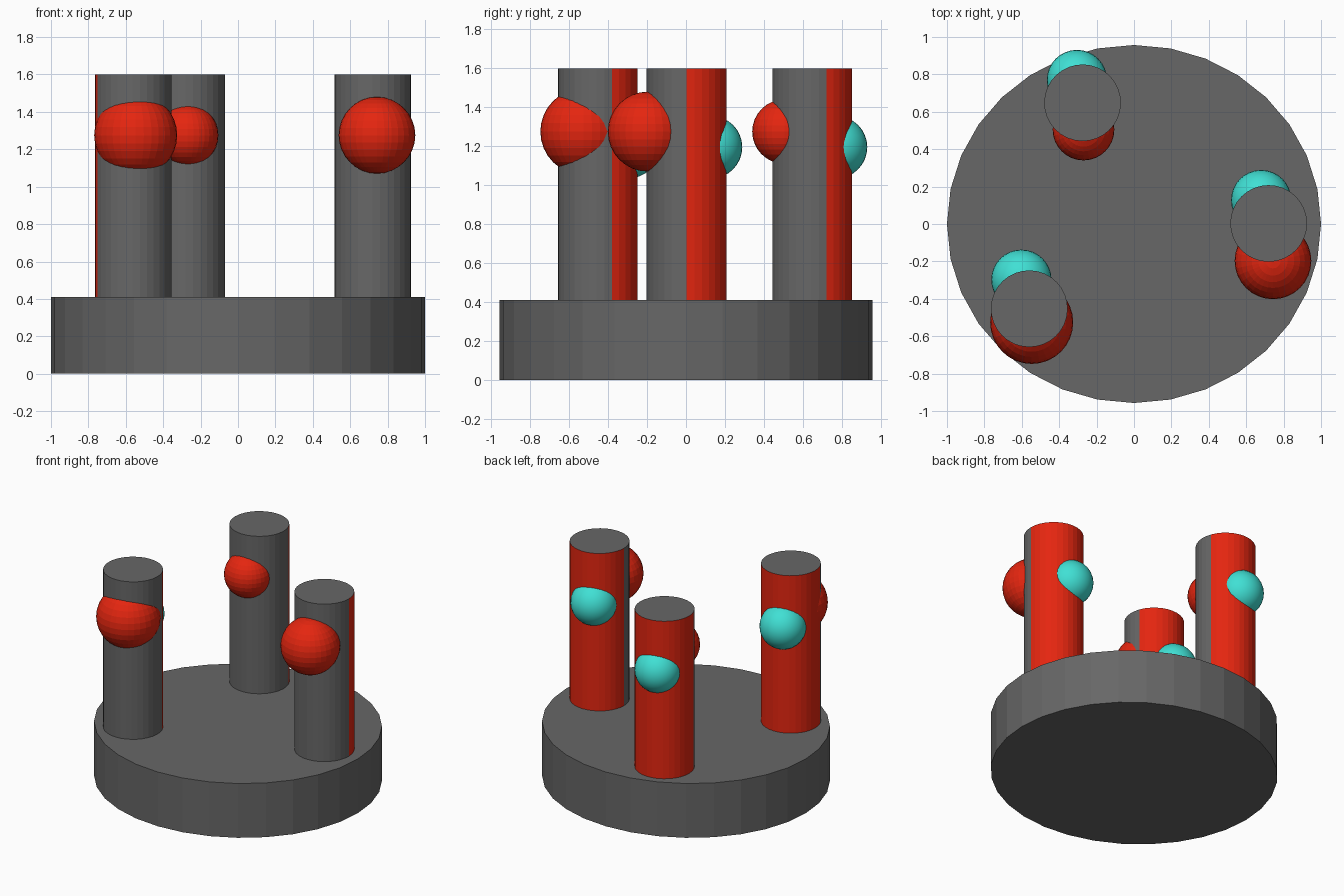
import bpy, bmesh, math
from mathutils import Matrix

if "Cube" in bpy.data.objects:
    bpy.data.objects.remove(bpy.data.objects["Cube"])


def material(name, rgb):
    m = bpy.data.materials.new(name)
    m.diffuse_color = (*rgb, 1)
    m.use_nodes = True
    m.node_tree.nodes["Principled BSDF"].inputs["Base Color"].default_value = m.diffuse_color
    return m


GREY = material("dark grey", (0.135, 0.135, 0.135))
RED = material("red", (0.78, 0.019, 0.005))
CYAN = material("turquoise", (0.051, 0.745, 0.66))


def add_object(name, bm, mats, location):
    mesh = bpy.data.meshes.new(name)
    bm.normal_update()
    bm.to_mesh(mesh)
    bm.free()
    for m in mats:
        mesh.materials.append(m)
    ob = bpy.data.objects.new(name, mesh)
    ob.location = location
    bpy.context.collection.objects.link(ob)
    return ob


def cylinder(radius, z0, z1, turn=0.0):
    """32-sided cylinder with a corner at the angle 'turn'."""
    bm = bmesh.new()
    rings = []
    for z in (z0, z1):
        rings.append([bm.verts.new((radius * math.cos(turn + math.tau * i / 32),
                                    radius * math.sin(turn + math.tau * i / 32), z))
                      for i in range(32)])
    bm.faces.new(rings[0][::-1])
    bm.faces.new(rings[1])
    for i in range(32):
        j = (i + 1) % 32
        bm.faces.new((rings[0][i], rings[0][j], rings[1][j], rings[1][i]))
    return bm


def ball(name, mat, location, radius, smooth=False):
    bm = bmesh.new()
    bmesh.ops.create_uvsphere(bm, u_segments=32, v_segments=16, radius=radius)
    for f in bm.faces:
        f.smooth = smooth
    return add_object(name, bm, [mat], location)


def column(name, x, y, turn):
    """Grey column whose back half is red."""
    bm = cylinder(0.205, 0.40, 1.60, turn)
    bm.normal_update()
    back = (-math.sin(turn), math.cos(turn))
    for f in bm.faces:
        if f.normal.x * back[0] + f.normal.y * back[1] > 0.01:
            f.material_index = 1
    return add_object(name, bm, [GREY, RED], (x, y, 0))


# Slightly oval base disc
base = cylinder(1.0, 0.0, 0.41)
bmesh.ops.transform(base, matrix=Matrix.Diagonal((1, 0.957, 1, 1)), verts=base.verts)
add_object("base", base, [GREY], (0, 0, 0))

# Columns, each with a red ball in front and a turquoise ball behind
sets = [
    ("right", (0.72, 0.003), 0, (0.743, -0.197), 0.205, (0.68, 0.128)),
    ("back", (-0.275, 0.648), 21, (-0.27, 0.505), 0.165, (-0.305, 0.77)),
    ("left", (-0.56, -0.453), 21, (-0.547, -0.526), 0.222, (-0.602, -0.298)),
]
for side, post, turn, red, red_r, cyan in sets:
    column(side + "_column", *post, math.radians(turn))
    ball(side + "_red_ball", RED, (*red, 1.275), red_r)
    ball(side + "_turquoise_ball", CYAN, (*cyan, 1.195), 0.161, smooth=True)
